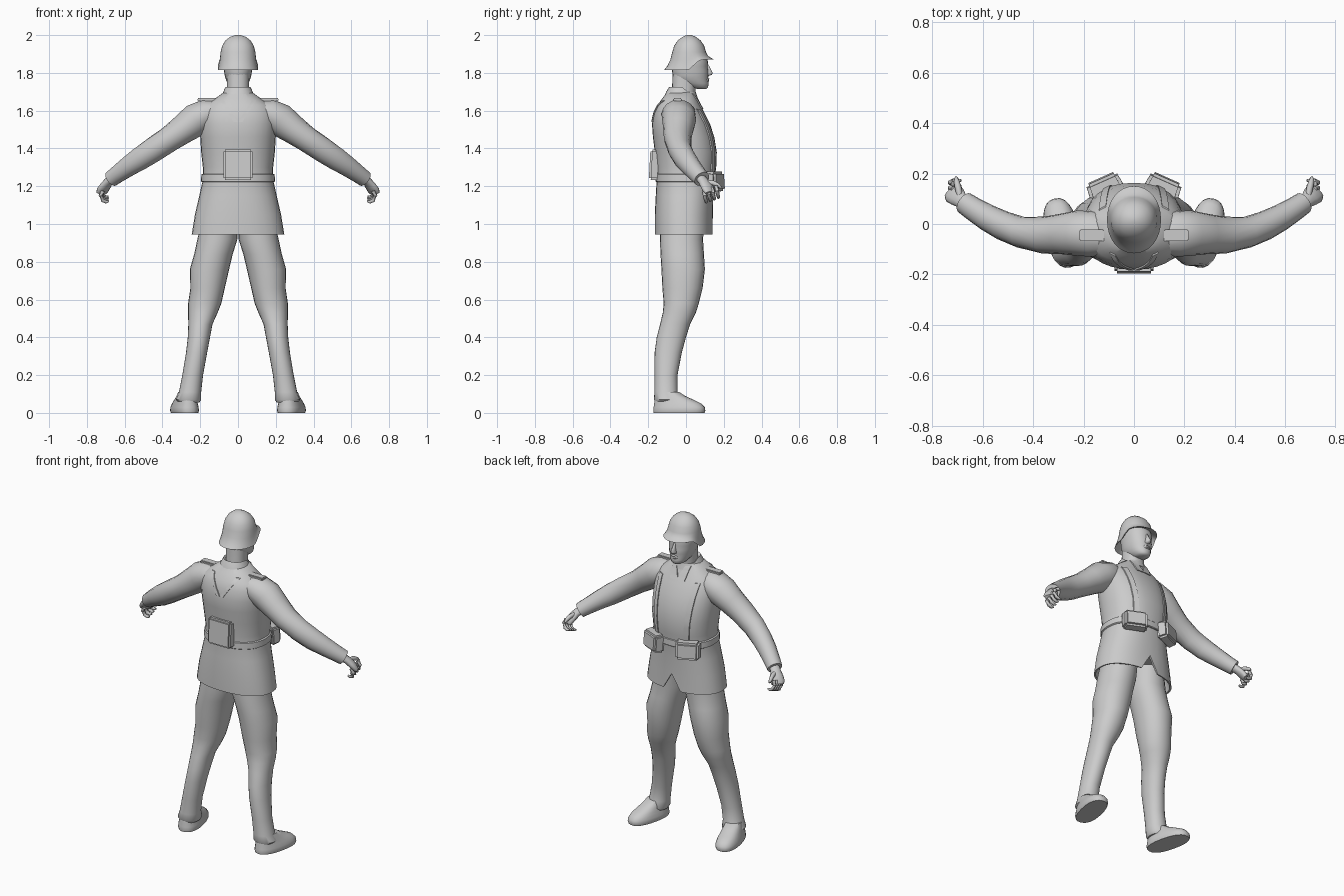
import bpy, bmesh, math
from mathutils import Vector, Matrix

grey = bpy.data.materials.new("plain grey")
grey.diffuse_color = (0.6, 0.6, 0.6, 1)


def finish(name, bm, angle=40):
    bmesh.ops.recalc_face_normals(bm, faces=bm.faces)
    me = bpy.data.meshes.new(name)
    bm.to_mesh(me)
    bm.free()
    ob = bpy.data.objects.new(name, me)
    bpy.context.collection.objects.link(ob)
    me.materials.append(grey)
    bpy.ops.object.select_all(action='DESELECT')
    ob.select_set(True)
    bpy.context.view_layer.objects.active = ob
    bpy.ops.object.shade_smooth_by_angle(angle=math.radians(angle))
    return ob


def level_ring(z, x0, x1, y0, y1, dz=0, n=24, p=2.3):
    """Rounded horizontal outline; dz lifts its +y side."""
    pts = []
    for i in range(n):
        a = 2 * math.pi * i / n
        c, s = math.cos(a), math.sin(a)
        u = math.copysign(abs(c) ** (2 / p), c)
        v = math.copysign(abs(s) ** (2 / p), s)
        f = min(1, max(0, (v + 0.1) / 0.6))
        pts.append(Vector(((x0 + x1) / 2 + u * (x1 - x0) / 2,
                           (y0 + y1) / 2 + v * (y1 - y0) / 2,
                           z + dz * f * f * (3 - 2 * f))))
    return pts


def path_rings(path, n=16):
    """Rings across a path of (x, y, z, level radius, other radius)."""
    P = [Vector(q[:3]) for q in path]
    rings = []
    for i, q in enumerate(path):
        t = (P[min(i + 1, len(P) - 1)] - P[max(i - 1, 0)]).normalized()
        u = t.cross(Vector((0, 0, 1))).normalized()
        v = u.cross(t)
        rings.append([P[i] + u * q[3] * math.cos(2 * math.pi * k / n)
                      + v * q[4] * math.sin(2 * math.pi * k / n) for k in range(n)])
    return rings


def loft(name, rings, sx=1, angle=40, mat=Matrix()):
    bm = bmesh.new()
    flip = Matrix.Diagonal((sx, 1, 1, 1)) @ mat
    vs = [[bm.verts.new(flip @ p) for p in r] for r in rings]
    n = len(vs[0])
    for a, b in zip(vs, vs[1:]):
        for k in range(n):
            bm.faces.new((a[k], a[(k + 1) % n], b[(k + 1) % n], b[k]))
    bm.faces.new(vs[0])
    bm.faces.new(vs[-1])
    return finish(name, bm, angle)


def box(name, loc, size, rot=(0, 0, 0), taper=1, bevel=0.012):
    bm = bmesh.new()
    bmesh.ops.create_cube(bm, size=1)
    for v in bm.verts:
        if v.co.y > 0:
            v.co.x *= taper
            v.co.z *= taper
        v.co = Vector([v.co[i] * size[i] for i in range(3)])
    bmesh.ops.bevel(bm, geom=bm.edges[:], offset=bevel, segments=2, affect='EDGES')
    rx = Matrix.Rotation(rot[2], 4, 'Z') @ Matrix.Rotation(rot[0], 4, 'X')
    bmesh.ops.transform(bm, matrix=Matrix.Translation(loc) @ rx, verts=bm.verts)
    return finish(name, bm, 35)


# Coat: hollow skirt, waist, chest and shoulders (z, half width, back, front)
coat = [(0.945, .245, -.165, .142), (1.05, .228, -.165, .142), (1.15, .205, -.16, .145),
        (1.235, .186, -.155, .15), (1.30, .186, -.158, .16), (1.38, .195, -.165, .163),
        (1.46, .20, -.175, .15), (1.53, .203, -.18, .127), (1.59, .197, -.168, .097),
        (1.63, .172, -.152, .075), (1.665, .12, -.125, .058), (1.70, .072, -.1, .045)]
rings = [level_ring(z, -w, w, a, b, n=32) for z, w, a, b in coat]
lining = [level_ring(1.06, -.205, .205, -.145, .122, n=32),
          level_ring(0.947, -.235, .235, -.157, .133, n=32)]
rings[0][8].z = lining[1][8].z = 1.045      # front slit
loft("coat", lining + rings, angle=45)


def coat_y(x, z, side):
    """Depth of the coat surface at a given spot."""
    for a, b in zip(coat, coat[1:]):
        if a[0] <= z <= b[0]:
            f = (z - a[0]) / (b[0] - a[0])
            w, y0, y1 = [a[i] + (b[i] - a[i]) * f for i in (1, 2, 3)]
            v = max(0, 1 - abs(x / w) ** 2.3) ** (1 / 2.3)
            return (y0 + y1) / 2 + side * v * (y1 - y0) / 2
    return 0


def strap(name, p, q, w0, w1, side, sx):
    """Thin band lying on the coat from p to q, both (x, z)."""
    rs = []
    for i in range(13):
        f = i / 12
        x, z, w = p[0] + (q[0] - p[0]) * f, p[1] + (q[1] - p[1]) * f, w0 + (w1 - w0) * f
        l, r = x - w / 2, x + w / 2
        yl, yr = coat_y(l, z, side), coat_y(r, z, side)
        rs.append([Vector((l, yl - side * .01, z)), Vector((l, yl + side * .006, z)),
                   Vector((r, yr + side * .006, z)), Vector((r, yr - side * .01, z))])
    loft(name, rs, sx, 35)


# Collar
loft("collar", [level_ring(1.665, -.095, .095, -.118, .062), level_ring(1.70, -.078, .078, -.105, .055, -.012),
                level_ring(1.725, -.068, .068, -.09, .052, -.025), level_ring(1.715, -.06, .06, -.08, .044, -.02)])

# Neck and head
loft("neck", [level_ring(z, -w, w, a, b) for z, w, a, b in
              [(1.65, .062, -.08, .045), (1.70, .058, -.075, .05), (1.80, .06, -.07, .06)]])
loft("head", [level_ring(z, -w, w, a, b, p=2.2) for z, w, a, b in
              [(1.716, .025, .055, .108), (1.726, .042, .01, .117), (1.745, .055, -.03, .12),
               (1.765, .064, -.06, .116), (1.785, .07, -.07, .119), (1.81, .074, -.074, .118),
               (1.835, .077, -.075, .114), (1.86, .08, -.075, .116), (1.92, .072, -.06, .095)]], angle=60)
loft("nose", [level_ring(z, -w, w, .09, b, n=10) for z, w, b in
              [(1.783, .008, .116), (1.79, .016, .138), (1.80, .015, .143), (1.825, .009, .13), (1.85, .007, .115)]], angle=60)
loft("lips", [level_ring(z, -w, w, .09, b, n=12) for z, w, b in
              [(1.75, .012, .117), (1.757, .022, .124), (1.763, .024, .12), (1.769, .022, .125), (1.775, .01, .119)]], angle=60)

# Helmet with flared rim, raised over the face
loft("helmet", [level_ring(z, -w, w, a, b, d, 32, 2.1) for z, w, a, b, d in
                [(1.89, .08, -.065, .1, 0), (1.822, .098, -.105, .138, .05), (1.815, .107, -.116, .15, .055),
                 (1.835, .102, -.1, .132, .045), (1.87, .096, -.083, .116, .02), (1.91, .092, -.073, .106, 0),
                 (1.945, .083, -.062, .096, 0), (1.972, .066, -.043, .077, 0),
                 (1.99, .043, -.02, .053, 0), (2.0, .015, .004, .03, 0)]], angle=50)

# Equipment on the belt
box("back_box", (0, -.165, 1.313), (.155, .055, .16), bevel=.01, rot=(math.radians(-3), 0, 0))
belt = [(1.222, .190), (1.226, .196), (1.262, .194), (1.266, .188)]
loft("belt", [level_ring(z, -w, w, -.155 - (w - .187) * .7, .153 + (w - .187) * .7, n=32) for z, w in belt], angle=30)

for sx, side in ((1, "right"), (-1, "left")):
    box("pouch_" + side, (sx * .118, .152, 1.225), (.145, .065, .112),
        (math.radians(4), 0, sx * math.radians(-24)), .9)
    strap("chest_strap_" + side, (.125, 1.61), (.10, 1.27), .028, .028, 1, sx)
    strap("back_strap_" + side, (.085, 1.655), (.012, 1.54), .022, .022, -1, sx)
    strap("lapel_" + side, (.045, 1.69), (.022, 1.61), .03, .055, 1, sx)
    box("shoulder_strap_" + side, (sx * .165, -.045, 1.658), (.1, .045, .016), bevel=.004)

    # Sleeve
    arm = [(.09, -.05, 1.60, .07, .05), (.16, -.04, 1.583, .09, .08), (.225, -.036, 1.55, .09, .088),
           (.29, -.04, 1.502, .08, .077), (.36, -.044, 1.452, .073, .068), (.45, -.032, 1.392, .062, .066),
           (.52, -.006, 1.345, .058, .062), (.58, .025, 1.305, .053, .054), (.64, .062, 1.262, .047, .046),
           (.672, .084, 1.238, .044, .043), (.668, .081, 1.241, .034, .034)]
    loft("sleeve_" + side, path_rings(arm), sx, 50)

    # Hand with curled fingers and thumb
    palm = [(.66, .075, 1.246, .03, .024), (.685, .093, 1.225, .03, .022), (.70, .107, 1.205, .038, .022),
            (.715, .120, 1.182, .042, .021), (.722, .128, 1.165, .036, .016)]
    loft("palm_" + side, path_rings(palm, 12), sx, 60)
    for i in range(4):
        f = i / 3
        y, z = .095 + .065 * f, 1.155 + .025 * f
        loft("finger_%d_%s" % (i + 1, side), path_rings(
            [(.715, y, z + .02, .011, .012), (.727, y + .004, z - .005, .011, .011),
             (.717, y + .01, z - .03, .010, .010), (.698, y + .012, z - .038, .009, .009),
             (.685, y + .012, z - .034, .005, .005)], 8), sx, 60)
    loft("thumb_" + side, path_rings(
        [(.69, .11, 1.22, .012, .014), (.697, .145, 1.217, .013, .013),
         (.703, .17, 1.205, .011, .011), (.705, .186, 1.192, .005, .006)], 8), sx, 60)

    # Trouser leg and boot shaft (z, inner, outer, back, front)
    leg = [(1.03, .0, .19, -.135, .1), (.92, .003, .215, -.138, .09), (.84, .028, .232, -.135, .095),
           (.76, .047, .255, -.13, .1), (.66, .07, .252, -.125, .088), (.58, .088, .264, -.118, .068),
           (.53, .108, .264, -.123, .052), (.47, .135, .263, -.137, .022), (.40, .148, .266, -.155, .0),
           (.32, .163, .275, -.166, -.022), (.2, .185, .295, -.166, -.045), (.11, .195, .313, -.167, -.045),
           (.07, .195, .328, -.17, -.03), (.055, .205, .315, -.16, -.04)]
    loft("leg_" + side, [level_ring(*s, p=2.1) for s in leg], sx, 50)

    # Shoe, toes turned out
    shoe = [(0, .064, -.138, .137), (.012, .068, -.14, .141), (.03, .066, -.138, .138), (.05, .06, -.135, .118),
            (.068, .055, -.133, .08), (.09, .05, -.128, .03), (.11, .045, -.12, .0)]
    loft("shoe_" + side, [level_ring(z, -w, w, a, b, p=2.4) for z, w, a, b in shoe], sx, 50,
         Matrix.Translation((.283, -.036, 0)) @ Matrix.Rotation(math.radians(-13), 4, 'Z'))
